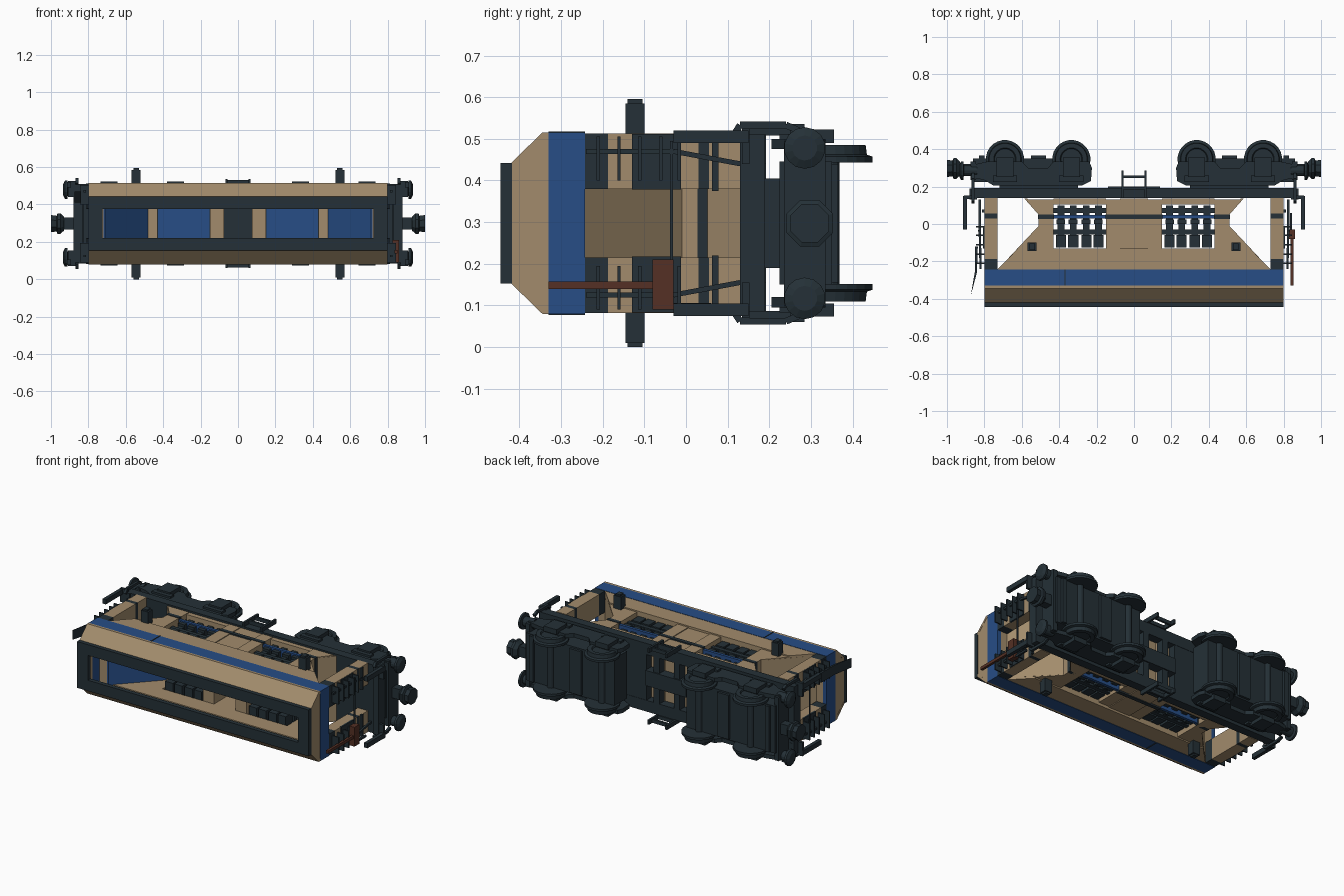
import bpy, bmesh, math
from mathutils import Matrix, Vector

if "Cube" in bpy.data.objects:
    bpy.data.objects.remove(bpy.data.objects["Cube"])

ZC = 0.2975  # mid plane of the wagon, which lies on its side (wheels towards +y)
COL = {"dark": (0.018, 0.03, 0.038, 1), "tan": (0.36, 0.26, 0.15, 1),
       "blue": (0.02, 0.075, 0.24, 1), "brown": (0.09, 0.03, 0.018, 1)}
mats = {}
for k, c in COL.items():
    mats[k] = bpy.data.materials.new(k)
    mats[k].diffuse_color = c
parts = {}

def solid(name, mat, rings, mirror=""):
    """Add a closed loft between two rings, with optional mirrored copies."""
    bm = parts.setdefault((name, mat), bmesh.new())
    for sx in ((1, -1) if "x" in mirror else (1,)):
        for sz in ((1, -1) if "z" in mirror else (1,)):
            r = [[bm.verts.new((p[0] * sx, p[1], ZC + (p[2] - ZC) * sz)) for p in ring] for ring in rings]
            n = len(r[0])
            bm.faces.new(r[0])
            bm.faces.new(r[-1][::-1])
            for a, b in zip(r, r[1:]):
                for i in range(n):
                    j = (i + 1) % n
                    bm.faces.new((a[i], b[i], b[j], a[j]))

def box(name, mat, x, y, z, mirror=""):
    solid(name, mat, [[(x[0], y[0], h), (x[1], y[0], h), (x[1], y[1], h), (x[0], y[1], h)] for h in z], mirror)

def prism_z(name, mat, prof, z, mirror=""):
    solid(name, mat, [[(a, b, h) for a, b in prof] for h in z], mirror)

def prism_x(name, mat, prof, x, mirror=""):
    solid(name, mat, [[(h, a, b) for a, b in prof] for h in x], mirror)

def lathe(name, mat, axis, c, steps, n, mirror=""):
    """steps: (offset along axis, radius)"""
    rings = []
    for d, r in steps:
        ring = []
        for i in range(n):
            t = 2 * math.pi * (i + 0.5) / n
            u, v = r * math.cos(t), r * math.sin(t)
            ring.append((c[0] + d, c[1] + u, c[2] + v) if axis == "x" else (c[0] + u, c[1] + v, c[2] + d))
        rings.append(ring)
    solid(name, mat, rings, mirror)

def bar(name, mat, pts, w, mirror=""):
    """Square bar along a path."""
    for a, b in zip(pts, pts[1:]):
        a, b = Vector(a), Vector(b)
        q = (b - a).to_track_quat('Z', 'Y')
        offs = [q @ Vector((s * w, t * w, 0)) for s, t in ((1, 1), (-1, 1), (-1, -1), (1, -1))]
        solid(name, mat, [[tuple(p + o) for o in offs] for p in (a, b)], mirror)

# Rim round the loading opening
box("top_rim", "dark", (-.80, .80), (-.445, -.418), (.375, .442), "z")
box("top_rim", "dark", (.725, .80), (-.445, -.418), (.22, .375), "x")
# Sloped shoulders and end walls
prism_x("shoulder", "tan", [(-.42, .442), (-.345, .515), (-.33, .515), (-.33, .50), (-.34, .50), (-.418, .425)], (-.80, .80), "z")
prism_x("end_wall", "tan", [(-.42, .153), (-.42, .442), (-.345, .515), (-.33, .515), (-.33, .08), (-.345, .08)], (.775, .799), "x")
# Blue band
box("side_band", "blue", (-.80, .80), (-.33, -.243), (.49, .515), "z")
box("end_band", "blue", (.775, .80), (-.33, -.243), (.105, .49), "x")
box("band_joint", "dark", (-.372, -.366), (-.33, -.243), (.515, .518), "z")

# Hopper: sloped ends, blue lining, side sheets and cross ribs
prism_z("hopper_slope", "tan", [(.79, -.245), (.73, -.245), (.51, -.01), (.51, .05), (.585, .135), (.57, .135),
                                (.495, .055), (.495, -.015), (.72, -.257), (.79, -.257)], (.095, .50), "x")
prism_z("hopper_lining", "blue", [(.72, -.262), (.49, -.02), (.48, -.02), (.71, -.262)], (.10, .495), "x")
prism_z("hopper_side", "tan", [(-.73, -.243), (.73, -.243), (.62, -.13), (-.62, -.13)], (.47, .513), "z")
for s in (1, -1):
    prism_z("hopper_corner", "tan", [(.43 * s, -.13), (.62 * s, -.13), (.51 * s, -.01), (.51 * s, .05), (.575 * s, .13), (.43 * s, .13)], (.47, .505), "z")
box("hopper_rib", "tan", (.43, .51), (-.02, .03), (.10, .50), "x")
box("hopper_rib", "tan", (.075, .15), (-.13, .13), (.10, .505), "x")
box("hopper_centre", "tan", (-.075, .075), (-.13, .135), (.47, .50), "z")
box("hopper_sill", "tan", (.15, .43), (.105, .135), (.43, .50), "xz")
box("hopper_floor", "blue", (-.50, .50), (.03, .048), (.10, .495))
box("centre_strap", "dark", (-.152, .152), (.028, .052), (.09, .508))
box("hopper_strap", "dark", (.428, .513), (.028, .052), (.09, .508), "x")

# Discharge gear in the side windows
for x in (.19, .255, .325, .39):
    box("gate_lever", "dark", (x - .018, x + .018), (-.11, .10), (.435, .475), "xz")
    box("gate_foot", "dark", (x - .027, x + .027), (-.125, -.06), (.42, .485), "xz")
    box("gate_hinge", "dark", (x - .022, x + .025), (.0, .025), (.44, .49), "xz")
box("gate_shaft", "dark", (.15, .43), (-.055, -.03), (.44, .48), "xz")
box("gate_beam", "dark", (.15, .43), (.06, .085), (.43, .47), "xz")
# Side latches
box("latch", "dark", (.52, .57), (-.145, -.10), (.50, .585), "xz")
box("latch_cap", "dark", (.53, .56), (-.14, -.105), (.585, .595), "xz")

# Banded corner posts with ladder rungs
for a, b, m in ((-.243, -.187, "dark"), (-.187, -.13, "tan"), (-.13, -.012, "tan"), (-.012, .03, "tan"),
                (.03, .055, "dark"), (.055, .14, "tan")):
    box("corner_post_" + m, m, (.73, .80), (a, b), (.38, .513), "xz")
box("post_plate", "dark", (.795, .806), (-.13, -.012), (.378, .512), "xz")
box("post_strip", "dark", (.80, .812), (.062, .078), (.375, .513), "xz")
for y in (-.215, -.165, -.115, -.065, -.02):
    box("ladder_rung", "dark", (.80, .845), (y, y + .008), (.40, .505), "xz")
bar("end_brace", "dark", [(.825, .13, .44), (.825, -.03, .47), (.82, -.24, .47)], .006, "xz")
bar("cross_handrail", "dark", [(.83, -.035, .10), (.83, -.035, .495)], .004, "x")

# Underframe
box("side_sill", "dark", (-.87, .87), (.138, .192), (.44, .51), "z")
box("floor_plate", "dark", (.14, .87), (.138, .19), (.155, .44), "x")
box("centre_sill", "dark", (-.14, .14), (.14, .20), (.25, .345))
box("floor_cross_beam", "dark", (.05, .09), (.14, .192), (.15, .44), "x")
box("floor_patch", "tan", (-.05, .05), (.11, .135), (.12, .475))
box("end_plate", "dark", (.84, .88), (.13, .19), (.085, .51), "x")
# End handrails and corner steps
box("end_handrail", "dark", (.86, .91), (.135, .152), (.44, .525), "xz")
box("end_handrail", "dark", (.892, .914), (-.03, .15), (.49, .52), "xz")
bar("corner_step", "dark", [(.86, .115, .51), (.86, .13, .533), (.86, .24, .533), (.86, .27, .52)], .008, "xz")
# Middle side steps
box("side_step", "dark", (.055, .068), (.14, .285), (.508, .535), "xz")
for y in (.185, .245):
    box("side_step", "dark", (-.06, .06), (y, y + .013), (.51, .532), "z")

# Bogies
for cx, xs in ((.515, (.335, .69)),):
    box("bogie_core", "dark", (.25, .86), (.225, .35), (.15, .445), "x")
    box("bogie_bolster", "dark", (.30, .72), (.185, .23), (.19, .405), "x")
    prism_z("bogie_frame", "dark", [(.23, .23), (.28, .205), (.75, .205), (.80, .235), (.87, .25), (.87, .315), (.78, .335),
                                    (.60, .335), (.565, .30), (.46, .30), (.43, .335), (.24, .335), (.225, .30)], (.475, .50), "xz")
    for x in xs:
        lathe("wheel", "dark", "z", (x, .347, .465), [(-.022, .102), (-.008, .102), (-.003, .088), (.02, .085), (.02, .06), (.012, .055)], 24, "xz")
        lathe("axle", "dark", "z", (x, .347, ZC), [(-.17, .022), (.17, .022)], 12, "x")
        box("axle_box", "dark", (x - .045, x + .045), (.25, .355), (.49, .522), "xz")
        box("spring_plate", "dark", (x - .065, x + .065), (.225, .26), (.49, .512), "xz")
    box("bogie_cross_rib", "dark", (.47, .55), (.34, .365), (.16, .435), "x")
    box("bogie_edge", "dark", (.80, .83), (.34, .365), (.155, .44), "x")

# Buffers and couplers
lathe("buffer", "dark", "x", (.84, .285, .478), [(0, .03), (.07, .03), (.072, .05), (.085, .05), (.095, .03)], 14, "xz")
box("buffer_beam", "dark", (.845, .875), (.235, .335), (.10, .495), "x")
box("coupler_shank", "dark", (.86, .955), (.27, .32), (.265, .33), "x")
lathe("coupler_head", "dark", "x", (.93, .297, ZC), [(0, .04), (.02, .06), (.035, .06), (.04, .045), (.07, .05)], 8, "x")

# Hand brake and the lever at the other end
box("brake_box", "brown", (.825, .86), (-.08, -.03), (.09, .21))
box("brake_post", "brown", (.838, .854), (-.33, -.08), (.139, .157))
bar("brake_rod", "dark", [(.84, -.03, .10), (.84, .06, .10)], .006)
prism_z("end_lever", "dark", [(-.835, -.12), (-.85, -.12), (-.85, -.25), (-.873, -.385), (-.84, -.26)], (.41, .47))

for (name, m), bm in parts.items():
    bmesh.ops.recalc_face_normals(bm, faces=bm.faces)
    me = bpy.data.meshes.new(name)
    bm.to_mesh(me)
    bm.free()
    me.materials.append(mats[m])
    bpy.context.collection.objects.link(bpy.data.objects.new(name, me))

for m in bpy.data.materials:
    if m.users and not m.is_grease_pencil:
        m.use_nodes = True
        m.node_tree.nodes["Principled BSDF"].inputs["Base Color"].default_value = m.diffuse_color
